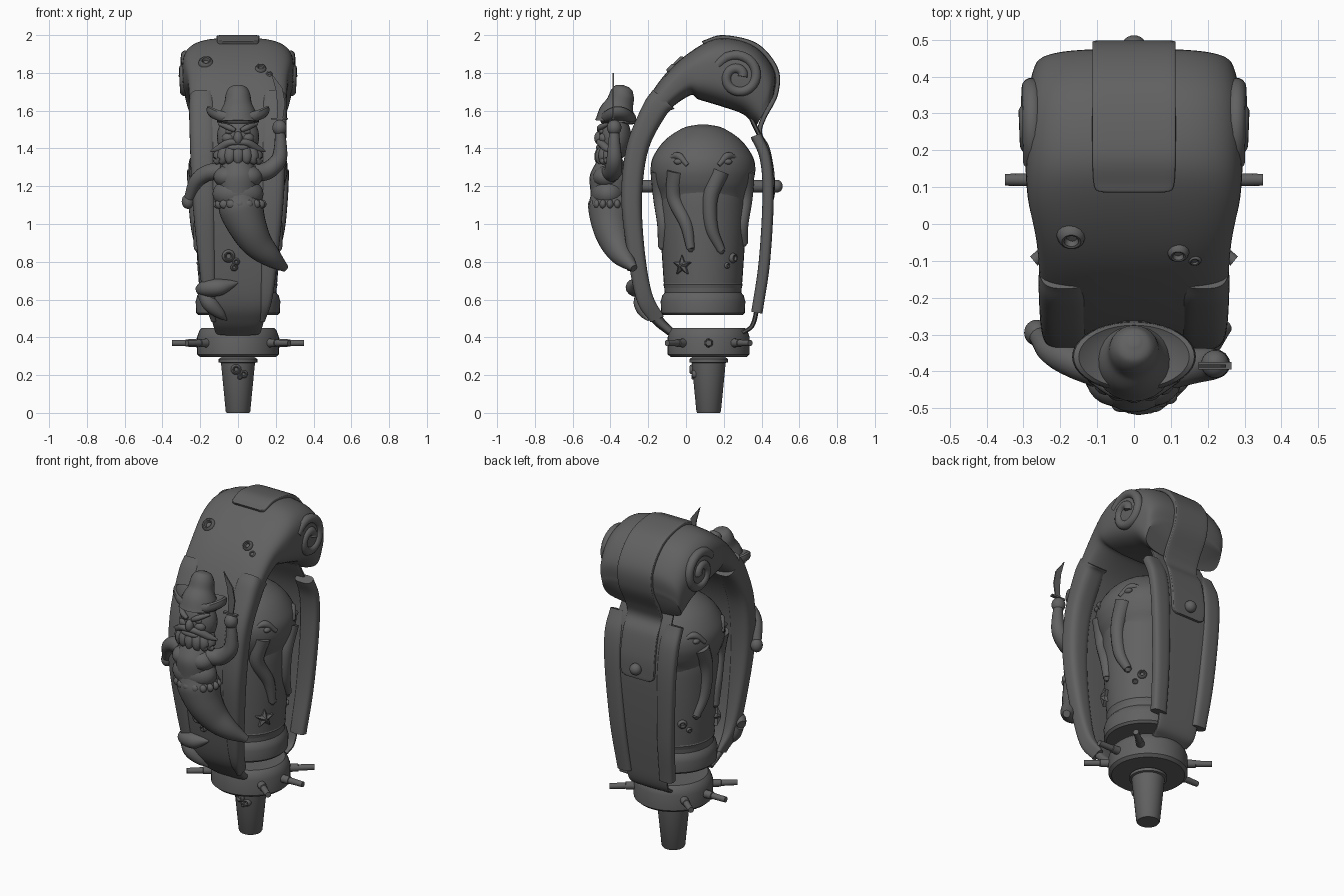
import bpy, bmesh
from math import sin, cos, pi, radians, asin, copysign
from mathutils import Vector, Matrix

cube = bpy.data.objects.get("Cube")
if cube:
    bpy.data.objects.remove(cube, do_unlink=True)

grey = bpy.data.materials.new("dark_grey")
grey.use_nodes = True
grey.diffuse_color = (.12, .12, .12, 1)
grey.node_tree.nodes["Principled BSDF"].inputs["Base Color"].default_value = (.12, .12, .12, 1)


# ---------- helpers ----------
def finish(name, bm, angle=40):
    bmesh.ops.recalc_face_normals(bm, faces=bm.faces)
    mesh = bpy.data.meshes.new(name)
    bm.to_mesh(mesh)
    bm.free()
    mesh.materials.append(grey)
    ob = bpy.data.objects.new(name, mesh)
    bpy.context.collection.objects.link(ob)
    bpy.ops.object.select_all(action='DESELECT')
    ob.select_set(True)
    bpy.context.view_layer.objects.active = ob
    bpy.ops.object.shade_smooth_by_angle(angle=radians(angle))


def loft(name, rings, angle=40):
    bm = bmesh.new()
    rows = [[bm.verts.new(p) for p in ring] for ring in rings]
    n = len(rows[0])
    for a, b in zip(rows, rows[1:]):
        for i in range(n):
            j = (i + 1) % n
            bm.faces.new((a[i], a[j], b[j], b[i]))
    bm.faces.new(rows[0])
    bm.faces.new(rows[-1])
    finish(name, bm, angle)


def spline(pts, steps=6):
    """Catmull-Rom through tuples of any length."""
    pts = [Vector(p) for p in pts]
    pts = [pts[0] * 2 - pts[1]] + pts + [pts[-1] * 2 - pts[-2]]
    out = []
    for a, b, c, d in zip(pts, pts[1:], pts[2:], pts[3:]):
        for k in range(steps):
            t = k / steps
            out.append(b + (c - a) * (t / 2) + (a * 2 - b * 5 + c * 4 - d) * (t * t / 2)
                       + (b * 3 - a - c * 3 + d) * (t ** 3 / 2))
    return out + [pts[-2]]


def lathe(name, profile, matrix=Matrix(), n=40, bend=0):
    rings = []
    for r, z in profile:
        ring = [matrix @ Vector((r * cos(2 * pi * i / n), r * sin(2 * pi * i / n), z)) for i in range(n)]
        for p in ring:
            p.z += bend * p.x ** 2
        rings.append(ring)
    loft(name, rings)


def tube(name, pts, n=14, steps=6):
    """Round tube through (x, y, z, radius) points."""
    path = spline(pts, steps)
    pos = [p.xyz for p in path]
    rings, quat, last = [], None, None
    for i, p in enumerate(path):
        t = (pos[min(i + 1, len(pos) - 1)] - pos[max(i - 1, 0)]).normalized()
        quat = t.to_track_quat('Z', 'Y') if quat is None else last.rotation_difference(t) @ quat
        last = t
        r = max(p[3], .003)
        rings.append([pos[i] + quat @ Vector((r * cos(2 * pi * k / n), r * sin(2 * pi * k / n), 0))
                      for k in range(n)])
    loft(name, rings)


def ball(name, loc, size):
    bm = bmesh.new()
    bmesh.ops.create_uvsphere(bm, u_segments=24, v_segments=14, radius=1,
                              matrix=Matrix.LocRotScale(Vector(loc), None, Vector(size)))
    finish(name, bm)


def band(name, stations, power=4, n=40):
    """Strap lofted from (outer y, z, inner y, z, centre x, half width) stations."""
    rings = []
    for yo, zo, yi, zi, cx, hw in (tuple(v) for v in spline(stations)):
        ring = []
        for k in range(n):
            c, s = cos(2 * pi * k / n), sin(2 * pi * k / n)
            u = copysign(abs(c) ** (2 / power), c)
            t = (1 + copysign(abs(s) ** (2 / power), s)) / 2
            ring.append(Vector((cx + hw * u, yi + (yo - yi) * t, zi + (zo - zi) * t)))
        rings.append(ring)
    loft(name, rings)


def ribbon(path, half):
    """Stations of even thickness from (y, z, centre x, half width) points."""
    out = []
    for i, (y, z, cx, hw) in enumerate(path):
        a, b = path[max(i - 1, 0)], path[min(i + 1, len(path) - 1)]
        d = Vector((b[0] - a[0], b[1] - a[1])).normalized() * half
        out.append((y + d.y, z - d.x, y - d.y, z + d.x, cx, hw))
    return out


def extrude_shape(name, pts, matrix, depth):
    loft(name, [[matrix @ Vector((x, y, h)) for x, y in pts] for h in (-depth / 2, depth / 2)], 20)


def barnacle(loc, normal, size):
    m = Matrix.LocRotScale(Vector(loc), Vector(normal).to_track_quat('Z', 'Y'), Vector((size,) * 3))
    lathe("barnacle", [(1, -.4), (1, .1), (.85, .5), (.65, .65), (.5, .6), (.35, .2)], m, 14)


# ---------- tap spout, collar and pegs ----------
tap = Matrix.Translation((0, .12, 0))
lathe("spout", [(.06, 0), (.065, .008), (.09, .265), (.102, .268), (.102, .285), (.08, .3)], tap)
lathe("collar", [(.2, .295), (.217, .31), (.217, .4), (.205, .435), (.19, .45)], tap)
for base in (0, 180):
    for turn in (-39, 0, 39):
        a = radians(base + turn)
        tube("peg", [(r * cos(a), .12 + r * sin(a), .37, w)
                     for r, w in ((.19, .024), (.26, .022), (.262, .018), (.35, .016))], steps=1)

# ---------- inner barrel with octopus ----------
BY = .09
barrel = Matrix.Translation((0, BY, 0))
lathe("barrel_base", [(.21, .518), (.222, .53), (.224, .59), (.216, .62), (.2, .64), (.205, .66),
                      (.21, .68), (.2, .7)], barrel)
lathe("barrel", [(.2, .6), (.21, .72), (.222, .9), (.23, 1.1), (.23, 1.3), (.16, 1.42)], barrel)
mantle = spline([(.226, 1.1), (.24, 1.16), (.264, 1.22), (.277, 1.29), (.262, 1.36), (.2, 1.445),
                 (.105, 1.508), (.02, 1.527)])
lathe("octopus_head", [tuple(p) for p in mantle], barrel @ Matrix.Diagonal((.95, 1, 1, 1)))


def on_barrel(side, deg, r, z):
    a = radians(deg)
    return side * r * cos(a), BY + r * sin(a), z


for side in (1, -1):
    # Arms as (angle, height) steps down the barrel
    arms = [((-36, 1.28), (-42, 1.14), (-24, 1), (-17, .87)),
            ((22, 1.28), (10, 1.14), (12, .98), (26, .86)),
            ((-74, 1.28), (-80, 1.14), (-72, 1), (-78, .88)),
            ((70, 1.28), (78, 1.14), (70, 1), (78, .9))]
    for arm in arms:
        tube("tentacle", [on_barrel(side, a, r, z) + (w,) for (a, z), r, w in
                          zip(arm, (.238, .228, .22, .222), (.05, .04, .034, .022))])
        tube("tentacle_tip", [on_barrel(side, a, .222, arm[-1][1] - d) + (w,)
                              for a, d, w in ((arm[-1][0], 0, .022), (arm[-1][0], .018, .008))], steps=2)
    for d in (-1, 1):
        ball("octopus_eye", on_barrel(side, d * 30, .258, 1.33), (.018, .026, .016))
        tube("octopus_brow", [on_barrel(side, d * a, r, z) + (w,) for a, r, z, w in
                              ((46, .25, 1.345, .008), (32, .246, 1.36, .02), (18, .26, 1.31, .012))])
    # Starfish and barnacles on the barrel
    out = Vector((side * cos(radians(30)), -sin(radians(30)), 0))
    pose = Matrix.LocRotScale(Vector(on_barrel(side, -30, .22, .78)), out.to_track_quat('Z', 'Y'), None)
    star = [(r * sin(k * pi / 5), r * cos(k * pi / 5)) for k, r in enumerate((.055, .024) * 5)]
    loft("starfish", [[pose @ Vector((x * s, y * s, h)) for x, y in star]
                      for s, h in ((1, -.02), (1, .006), (.2, .024))], 20)
    for y, z, size in ((.25, .82, .026), (.22, .78, .016)):
        a = asin((y - BY) / .22)
        barnacle(on_barrel(side, a * 180 / pi, .217, z), (side * cos(a), sin(a), 0), size)

# Cross bar through the barrel with a rivet at the back
tube("cross_bar", [(0, -.27, 1.2, .034), (0, .46, 1.2, .034)], steps=1)
ball("rivet", (0, .48, 1.2), (.034, .032, .034))

# ---------- front strap that swells into a scroll ----------
front = [(-.095, .41, -.07, .45, .12), (-.18, .48, -.125, .51, .14), (-.255, .6, -.19, .64, .18),
         (-.31, .89, -.23, .89, .215), (-.335, 1.16, -.24, 1.16, .24), (-.305, 1.42, -.205, 1.4, .25),
         (-.22, 1.63, -.11, 1.58, .255), (-.095, 1.81, .02, 1.68, .265), (.075, 1.945, .065, 1.66, .288),
         (.205, 1.985, .18, 1.625, .295), (.365, 1.94, .295, 1.585, .29), (.468, 1.81, .35, 1.54, .272),
         (.465, 1.68, .375, 1.525, .255)]
band("front_strap", [s[:4] + (0, s[4]) for s in front], 3.2, 56)
for side in (1, -1):
    rail = [(yo - .008, zo, yi + .008, zi, side * (hw + .12) / 2, (hw - .112) / 2)
            for yo, zo, yi, zi, hw in front[1:7]]
    band("front_rail", rail + [(-.175, 1.71, -.06, 1.61, side * .188, .068)], 3)
    turns = [(.125 - .1 * k / 17, radians(150 - k * 30), .275 + k * .0008) for k in range(18)]
    tube("scroll_ridge", [(side * x, .275 + r * cos(a), 1.78 + r * sin(a), .026) for r, a, x in turns], steps=2)

# ---------- back strap with rails and buckled tab ----------
band("back_plate", ribbon([(.3, .425, 0, .12), (.355, .47, 0, .13), (.385, .62, 0, .14), (.42, .9, 0, .16),
                           (.44, 1.2, 0, .18), (.415, 1.4, 0, .18), (.345, 1.56, 0, .17)], .012))
for side in (1, -1):
    band("back_rail", ribbon([(.375, .53, side * .14, .045), (.415, .8, side * .157, .05),
                              (.435, 1.15, side * .175, .055), (.42, 1.35, side * .182, .058),
                              (.37, 1.47, side * .182, .055)], .03), 3)
tab = [(.09, 1.955, .085), (.105, 1.962, .108), (.2, 1.987, .113), (.37, 1.945, .113), (.475, 1.82, .113),
       (.475, 1.69, .113), (.41, 1.56, .113), (.39, 1.48, .113), (.43, 1.4, .113), (.455, 1.27, .113),
       (.457, 1.165, .108), (.455, 1.14, .08)]
band("buckle_tab", ribbon([(y, z, 0, hw) for y, z, hw in reversed(tab)], .013), 8)

# ---------- figurehead: bearded merman ----------
tube("torso", [(0, -.4, 1.36, .05), (0, -.4, 1.31, .085), (0, -.4, 1.25, .11), (0, -.4, 1.16, .105),
               (0, -.4, 1.08, .1)], 24)
ball("belly", (0, -.412, 1.16), (.135, .093, .09))
for side in (1, -1):
    ball("chest", (side * .055, -.418, 1.25), (.075, .075, .06))
    ball("shoulder", (side * .1, -.395, 1.275), (.05, .048, .045))
tube("fish_tail", [(.005, -.405, 1.16, .1), (.015, -.4, 1.09, .118), (.05, -.395, .99, .102),
                   (.1, -.37, .9, .083), (.17, -.335, .83, .058), (.25, -.275, .765, .02)], 24)
for k in range(16):
    a = 2 * pi * k / 16
    ball("waist_scale", (.01 + .115 * cos(a), -.402 + .098 * sin(a), 1.105), (.026, .018, .024))
tube("tail_fin", [(-.21, -.23, .65, .025), (-.17, -.255, .66, .044), (-.1, -.275, .665, .045),
                  (-.04, -.275, .68, .025), (.0, -.275, .69, .004)])
tube("tail_fin", [(-.19, -.235, .64, .03), (-.15, -.235, .58, .042), (-.1, -.22, .53, .03), (-.06, -.2, .49, .004)])

# Arms and hands
tube("lowered_arm", [(-.08, -.4, 1.28, .048), (-.16, -.375, 1.27, .044), (-.222, -.345, 1.225, .038),
                     (-.258, -.305, 1.14, .027)])
ball("lowered_hand", (-.265, -.295, 1.12), (.033, .035, .04))
tube("raised_arm", [(.09, -.4, 1.27, .05), (.16, -.385, 1.285, .048), (.215, -.38, 1.34, .042),
                    (.225, -.38, 1.42, .033), (.22, -.38, 1.5, .025)])
ball("raised_hand", (.22, -.38, 1.51), (.038, .038, .042))

# Cutlass
flat = Matrix.Translation((0, -.385, 0)) @ Matrix.Rotation(pi / 2, 4, 'X')
extrude_shape("cutlass_blade", [(.205, 1.54), (.235, 1.54), (.25, 1.64), (.235, 1.72), (.175, 1.8),
                                (.2, 1.71), (.208, 1.63)], flat, .008)
extrude_shape("cutlass_guard", [(.175, 1.552), (.265, 1.552), (.265, 1.562), (.175, 1.562)], flat, .02)

# Head, face and beard
ball("head", (0, -.375, 1.46), (.112, .085, .125))
ball("nose", (0, -.46, 1.455), (.024, .026, .036))
ball("mouth", (0, -.458, 1.405), (.055, .018, .018))
ball("beard", (0, -.4, 1.38), (.115, .072, .055))
for side in (1, -1):
    ball("cheek", (side * .05, -.432, 1.455), (.035, .03, .028))
    ball("eye", (side * .045, -.445, 1.49), (.022, .015, .014))
    tube("brow", [(side * .015, -.462, 1.495, .01), (side * .05, -.452, 1.512, .016), (side * .1, -.41, 1.53, .008)])
    tube("moustache", [(0, -.462, 1.432, .014), (side * .05, -.452, 1.43, .02), (side * .1, -.42, 1.4, .02),
                       (side * .145, -.4, 1.385, .004)])
for k in range(-3, 4):
    a = k * .42
    x, y = sin(a), -cos(a)
    tube("beard_lock", [(x * .08, -.38 + y * .05, 1.4, .036), (x * .1, -.385 + y * .065, 1.365, .036),
                        (x * .115, -.39 + y * .07, 1.335, .024), (x * .135, -.39 + y * .07, 1.305 + .03 * abs(x), .004)])

# Hat with turned-up brim
lathe("hat_brim", [(.06, 1.525), (.14, 1.528), (.158, 1.535), (.168, 1.553), (.164, 1.575), (.15, 1.585),
                   (.12, 1.575), (.06, 1.57)], Matrix.Translation((0, -.36, 0)) @ Matrix.Diagonal((1, .57, 1, 1)), bend=1.7)
tube("hat_crown", [(0, -.37, 1.54, .112), (0, -.365, 1.59, .096), (0, -.35, 1.64, .073),
                   (0, -.335, 1.69, .064), (0, -.322, 1.718, .045), (0, -.317, 1.73, .015)], 24)

# ---------- barnacles on the strap and the spout ----------
for loc, size in (((-.17, -.03, 1.85), .04), ((.12, -.075, 1.82), .03), ((.165, -.095, 1.79), .019)):
    barnacle(loc, (0, -.7, .7), size)
for loc, size in (((-.05, -.303, .83), .035), ((-.01, -.303, .8), .02), ((-.02, -.3, .77), .02)):
    barnacle(loc, (0, -1, 0), size)
for loc, size in (((-.01, .037, .23), .028), ((.03, .045, .205), .022), ((.01, .037, .19), .014)):
    barnacle(loc, (0, -1, 0), size)
